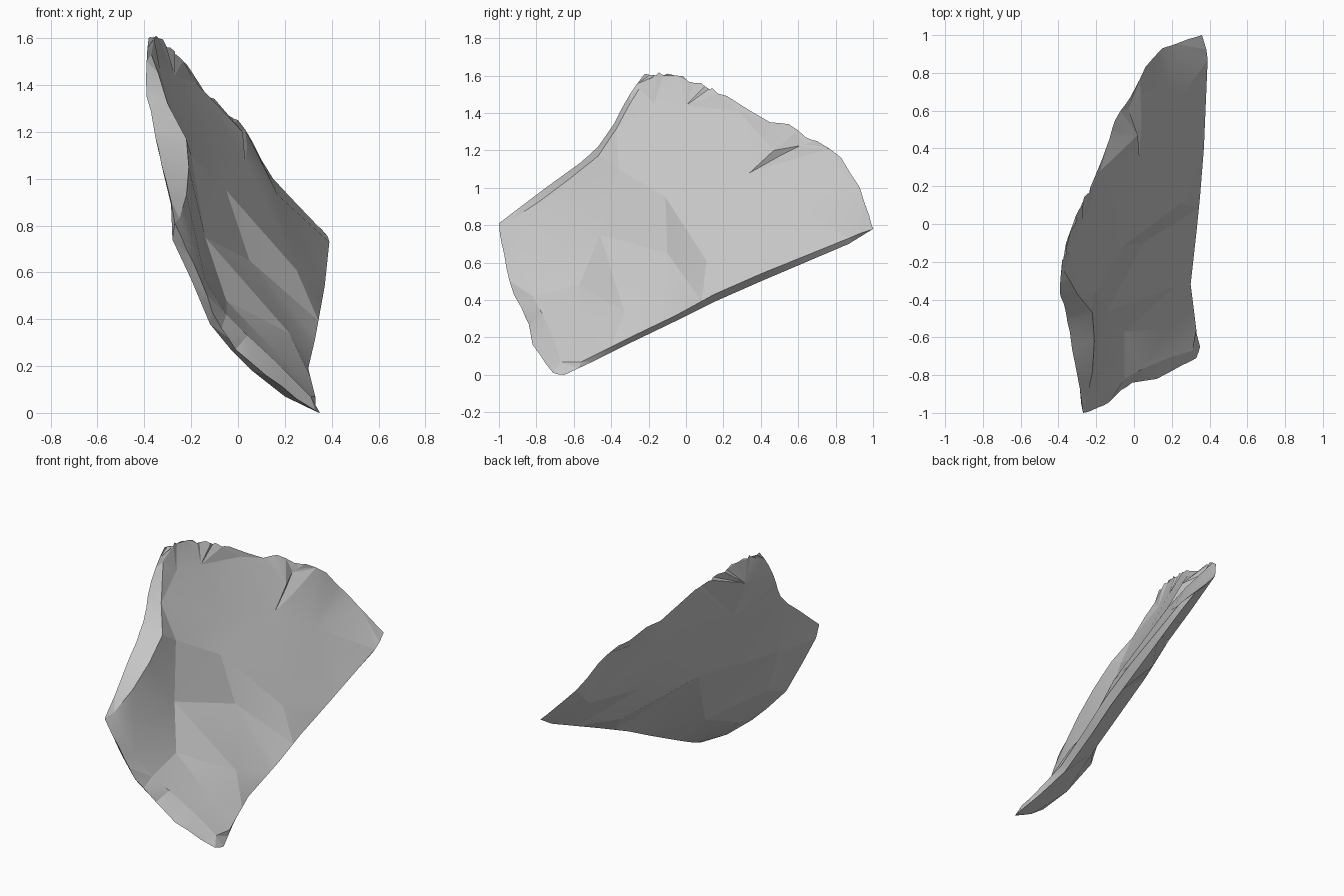
import bpy
import bmesh
import math
import random
from mathutils import Vector
from mathutils.geometry import delaunay_2d_cdt

random.seed(4)

if "Cube" in bpy.data.objects:
    bpy.data.objects.remove(bpy.data.objects["Cube"], do_unlink=True)


def make_material(name, colour):
    material = bpy.data.materials.new(name)
    material.use_nodes = True
    material.diffuse_color = colour
    material.node_tree.nodes["Principled BSDF"].inputs["Base Color"].default_value = colour
    return material


def roughen(points, steps, amount):
    """Split each span of an edge and jitter the new points to look chipped."""
    result = []
    for start, end in zip(points, points[1:]):
        start, end = Vector(start), Vector(end)
        result.append(start)
        for step in range(1, steps):
            jitter = Vector([random.uniform(-amount, amount) for axis in range(3)])
            result.append(start.lerp(end, step / steps) + jitter)
    return result


def add_sheet(bm, rim, creases, loose, flip):
    """Fill the rim with triangles, seen along x, keeping each crease as an edge chain."""
    points = [Vector(p) for p in rim]
    edges = []
    for crease in creases:
        first = len(points)
        points += [Vector(p) for p in crease]
        edges += [(i, i + 1) for i in range(first, len(points) - 1)]
    points += [Vector(p) for p in loose]
    flat = [Vector((p.y, p.z)) for p in points]
    outline = list(range(len(rim)))
    result = delaunay_2d_cdt(flat, edges, [outline], 1, 0.0001)
    flat_out, faces, origins = result[0], result[2], result[3]
    verts = []
    for place, origin in zip(flat_out, origins):
        depth = points[origin[0]].x if origin else 0
        verts.append(bm.verts.new((depth, place.x, place.y)))
    for face in faces:
        corners = [verts[i] for i in face]
        bm.faces.new(reversed(corners) if flip else corners)


# Outline of the shard, as broken edges running round from the peak
peak = (-.38, -.22, 1.61)
nose = (-.27, -1, .81)
foot = (.35, -.65, 0)
tip = (.36, 1, .78)

front_edge = [peak, (-.39, -.3, 1.5), (-.39, -.38, 1.35), (-.36, -.47, 1.22),
              (-.34, -.57, 1.13), (-.31, -.75, 1), nose]
toe_edge = [nose, (-.22, -.985, .7), (-.16, -.96, .57), (-.11, -.92, .43),
            (-.07, -.88, .36), (-.01, -.84, .27), (.12, -.82, .16),
            (.25, -.75, .06), (.33, -.71, .01), foot]
lower_edge = [foot, (.31, -.5, .07), (.27, -.32, .16), (.29, -.05, .29),
              (.31, .15, .39), (.33, .4, .5), (.37, .87, .7), tip]
top_edge = [tip, (.29, .98, .85), (.15, .93, 1), (.06, .83, 1.16), (0, .7, 1.25),
            (-.04, .64, 1.27), (-.1, .55, 1.34), (-.13, .45, 1.35), (-.22, .22, 1.49)]
chipped_edge = [(-.22, .22, 1.49), (-.29, .08, 1.56), (-.35, -.1, 1.61), peak]

rim = (roughen(front_edge, 2, .004) + roughen(toe_edge, 2, .004)
       + roughen(lower_edge, 2, 0) + roughen(top_edge, 2, .004)
       + roughen(chipped_edge, 6, .01))

# Hollow face: ridges beside the edges, valley, notch and broad facets
front_ridge = [(-.37, -.25, 1.53), (-.34, -.3, 1.45), (-.3, -.37, 1.32), (-.22, -.47, 1.17),
               (-.21, -.62, 1.05), (-.22, -.78, .93), (-.25, -.93, .83)]
toe_ridge = [(-.2, -.93, .72), (-.14, -.88, .57), (-.05, -.82, .42),
             (.04, -.77, .33), (.18, -.71, .2), (.31, -.67, .07)]
lower_ridge = [(.33, -.56, .07), (.3, -.32, .19), (.33, -.05, .32), (.35, .15, .43),
               (.37, .4, .54), (.39, .87, .73), (.38, .95, .765)]
top_ledge = [(-.33, -.17, 1.45), (-.27, 0, 1.44), (-.18, .28, 1.41)]
valley = [(-.2, -.36, 1.1), (-.14, -.46, .75), (-.05, -.57, .48)]
notch = [(.03, .34, 1.08), (0, .5, 1.17), (-.03, .61, 1.225)]
facets = [(.18, -.55, .24), (.22, -.33, .34), (.05, -.1, .65), (.25, .11, .61),
          (-.05, -.11, .95), (-.1, .02, 1.12), (.17, .55, .93),
          (.02, .47, 1.2), (.04, .53, 1.14)]

# Outer face: gently bulging, with a thick lip above the toe
lip = [(-.28, -.95, .74), (-.2, -.93, .57), (-.12, -.87, .38),
       (-.03, -.8, .27), (.06, -.77, .18), (.2, -.71, .07)]
bulge = [(-.09, 0, .8), (.06, .4, .83), (-.28, -.1, 1.2), (.07, -.3, .36),
         (-.26, -.6, .78), (-.17, -.6, .5), (.02, -.6, .24), (.19, .4, .6),
         (-.36, -.1, 1.45), (.18, .75, .84), (-.09, .35, 1.14)]

bm = bmesh.new()
add_sheet(bm, rim, [front_ridge, toe_ridge, roughen(lower_ridge, 3, 0),
                    top_ledge, valley, notch], facets, False)
add_sheet(bm, rim, [lip], bulge, True)
bmesh.ops.remove_doubles(bm, verts=bm.verts, dist=.0005)

mesh = bpy.data.meshes.new("stone_shard")
bm.to_mesh(mesh)
bm.free()
shard = bpy.data.objects.new("stone_shard", mesh)
bpy.context.collection.objects.link(shard)
mesh.materials.append(make_material("pale grey stone", (.56, .56, .56, 1)))

# Soft shading across the broad faces, crisp along the breaks
bpy.context.view_layer.objects.active = shard
shard.select_set(True)
bpy.ops.object.shade_smooth_by_angle(angle=math.radians(12))
